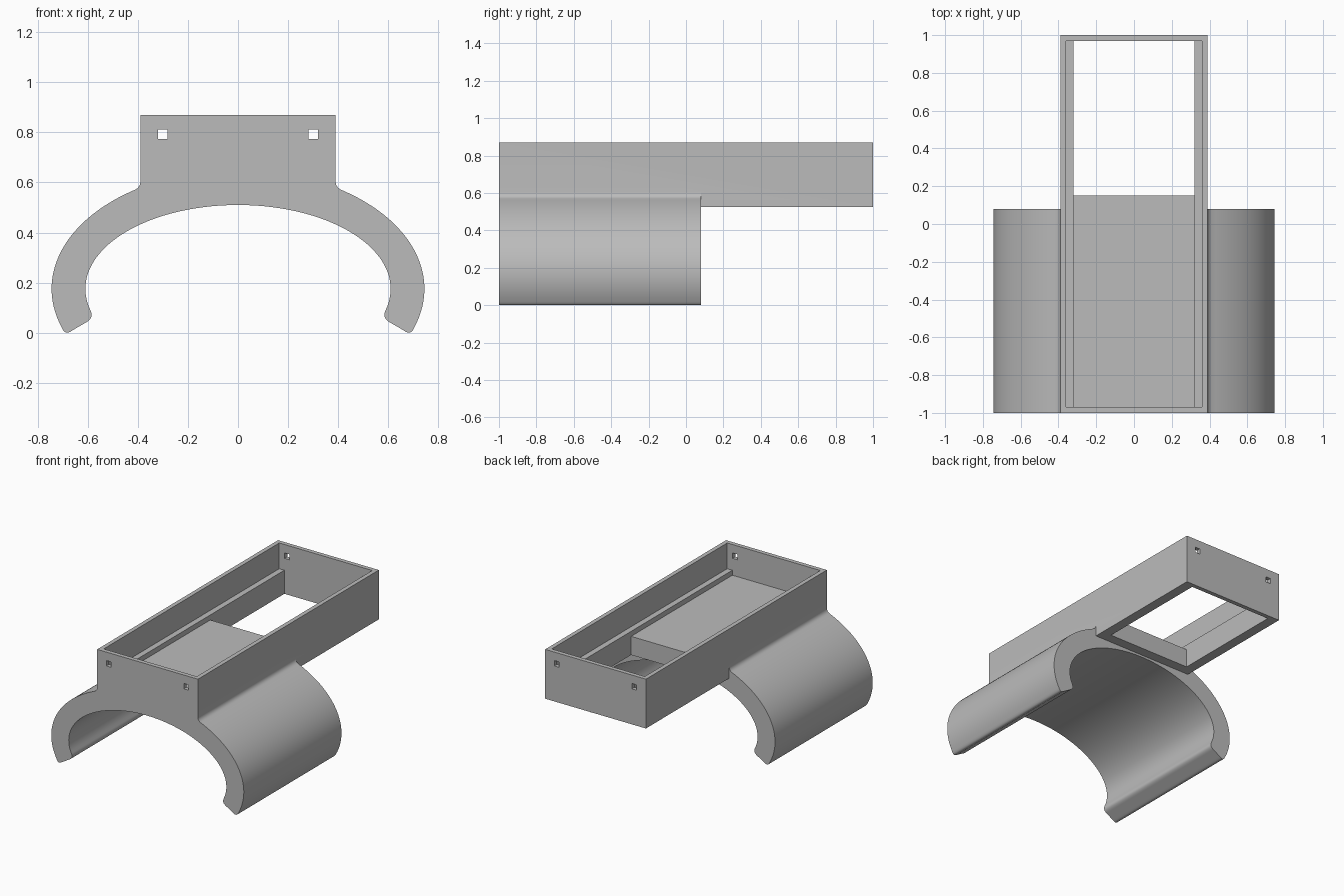
import bpy, bmesh, math

cube = bpy.data.objects.get("Cube")
if cube:
    bpy.data.objects.remove(cube, do_unlink=True)

grey = bpy.data.materials.new("plain_grey")
grey.use_nodes = True
grey.diffuse_color = (0.5, 0.5, 0.5, 1)
grey.node_tree.nodes["Principled BSDF"].inputs["Base Color"].default_value = (0.5, 0.5, 0.5, 1)


def prism(name, outline, y0, y1):
    """Extrude an outline in the xz plane from y0 to y1."""
    bm = bmesh.new()
    face = bm.faces.new([bm.verts.new((x, y0, z)) for x, z in outline])
    out = bmesh.ops.extrude_face_region(bm, geom=[face])
    moved = [v for v in out["geom"] if isinstance(v, bmesh.types.BMVert)]
    bmesh.ops.translate(bm, verts=moved, vec=(0, y1 - y0, 0))
    bmesh.ops.recalc_face_normals(bm, faces=bm.faces)
    mesh = bpy.data.meshes.new(name)
    bm.to_mesh(mesh)
    bm.free()
    mesh.materials.append(grey)
    obj = bpy.data.objects.new(name, mesh)
    bpy.context.collection.objects.link(obj)
    return obj


def block(name, x0, x1, y0, y1, z0, z1):
    return prism(name, [(x0, z0), (x1, z0), (x1, z1), (x0, z1)], y0, y1)


def combine(target, other, operation):
    """Apply a boolean and discard the second shape."""
    mod = target.modifiers.new(operation.lower(), "BOOLEAN")
    mod.object, mod.operation, mod.solver = other, operation, "EXACT"
    bpy.context.view_layer.objects.active = target
    bpy.ops.object.modifier_apply(modifier=mod.name)
    bpy.data.objects.remove(other, do_unlink=True)


def ellipse(a, b, t0, t1, n):
    ts = [t0 + (t1 - t0) * i / n for i in range(n + 1)]
    return [(a * math.cos(t), 0.175 + b * math.sin(t)) for t in ts]


def bend(p, c, q, n=6):
    """Rounded corner from p to q pulled towards c."""
    return [tuple((1 - t) ** 2 * p[k] + 2 * t * (1 - t) * c[k] + t * t * q[k] for k in (0, 1))
            for t in (i / n for i in range(n + 1))]


# Clip cross-section: outer arc, rounded lip, inner arc, then mirrored
outer = ellipse(0.745, 0.475, 0.988, -0.332, 36)
inner = ellipse(0.61, 0.335, -0.257, math.pi / 2, 40)
half = (bend((0.39, 0.605), (0.39, 0.582), outer[0])[:-1] + outer[:-1]
        + bend(outer[-1], (0.69, -0.015), (0.66, 0.01))
        + bend((0.605, 0.042), (0.575, 0.06), inner[0])[:-1] + inner)
half[-1] = (0, half[-1][1])
outline = half + [(-x, z) for x, z in reversed(half[:-1])]
clip = prism("clip_sleeve", outline, -1, 0.08)

# Tray with the clip joined underneath
tray = block("tray_with_clip", -0.39, 0.39, -1, 1, 0.525, 0.87)
combine(tray, clip, "UNION")

# Hollow above the side rails, channel down to the platform, rear opening
combine(tray, block("hollow_cutter", -0.36, 0.36, -0.97, 0.97, 0.69, 1), "DIFFERENCE")
combine(tray, block("channel_cutter", -0.32, 0.32, -0.97, 0.97, 0.655, 0.8), "DIFFERENCE")
combine(tray, block("opening_cutter", -0.32, 0.32, 0.15, 0.97, 0.4, 0.75), "DIFFERENCE")

# Square pin holes through both end walls
for x in (-0.3, 0.3):
    combine(tray, block("hole_cutter", x - 0.019, x + 0.019, -1.1, 1.1, 0.773, 0.811), "DIFFERENCE")

bpy.ops.object.select_all(action="DESELECT")
tray.select_set(True)
bpy.context.view_layer.objects.active = tray
bpy.ops.object.shade_smooth_by_angle(angle=math.radians(30))
